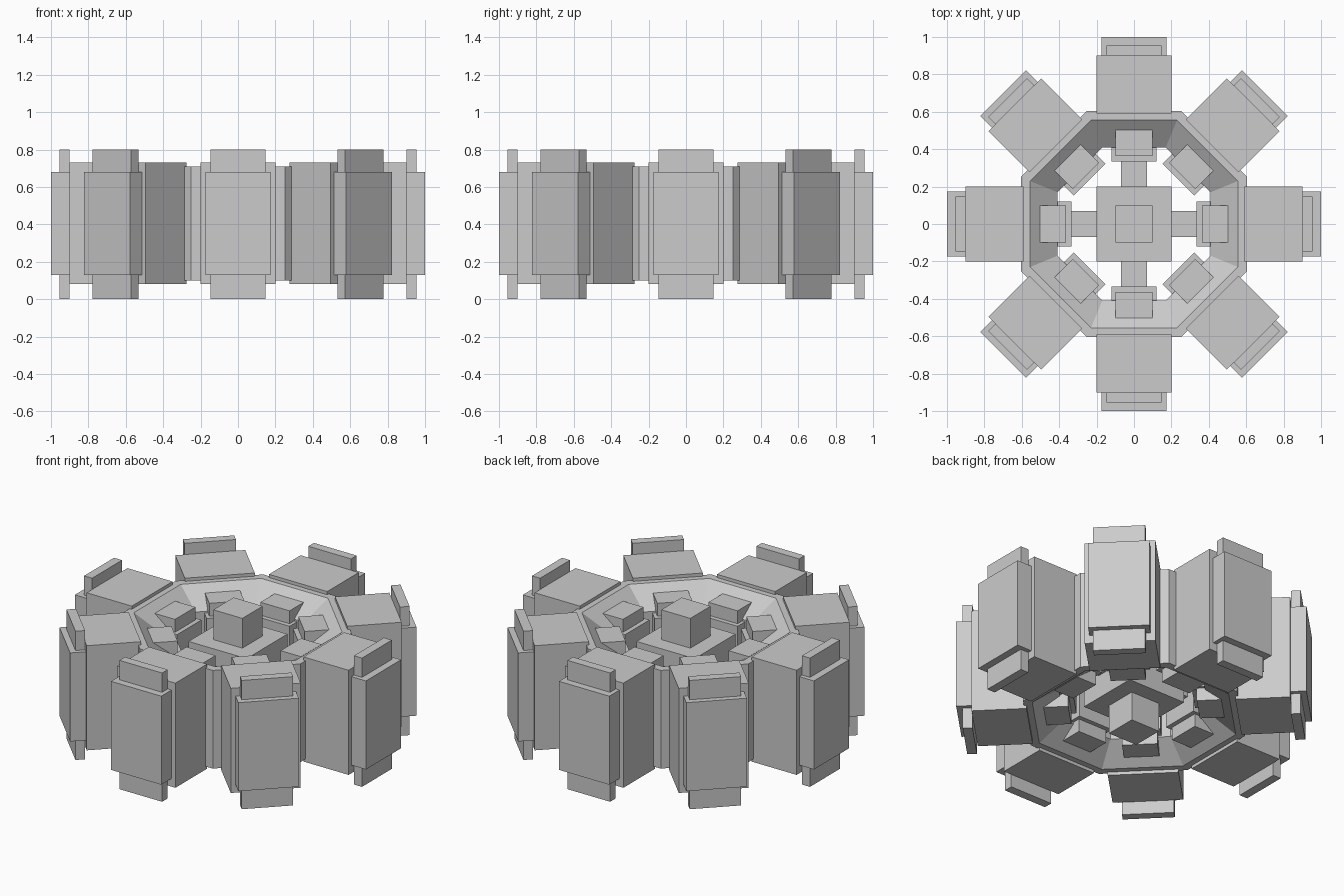
import bpy
import bmesh
from math import pi, cos, sin, radians
from mathutils import Matrix

cube = bpy.data.objects.get("Cube")
if cube:
    bpy.data.objects.remove(cube, do_unlink=True)

grey = bpy.data.materials.new("plain_grey")
grey.use_nodes = True
colour = (0.6, 0.6, 0.6, 1)
grey.diffuse_color = colour
grey.node_tree.nodes["Principled BSDF"].inputs["Base Color"].default_value = colour


def finish(name, bm):
    bmesh.ops.recalc_face_normals(bm, faces=bm.faces)
    mesh = bpy.data.meshes.new(name)
    bm.to_mesh(mesh)
    bm.free()
    mesh.materials.append(grey)
    obj = bpy.data.objects.new(name, mesh)
    bpy.context.collection.objects.link(obj)
    return obj


def box(name, x, y, z, turn=0):
    """Box between the given limits, turned about the z axis."""
    bm = bmesh.new()
    bmesh.ops.create_cube(bm, size=1)
    for v in bm.verts:
        v.co = [lim[0] if c < 0 else lim[1] for c, lim in zip(v.co, (x, y, z))]
    bm.transform(Matrix.Rotation(turn, 4, "Z"))
    return finish(name, bm)


def octagon_ring(name, profile):
    """Closed (apothem, height) profile swept round eight corners."""
    bm = bmesh.new()
    loops = []
    for i in range(8):
        a = (i + 0.5) * pi / 4
        loops.append([bm.verts.new((r * cos(a) / cos(pi / 8), r * sin(a) / cos(pi / 8), z))
                      for r, z in profile])
    n = len(profile)
    for i in range(8):
        a, b = loops[i], loops[(i + 1) % 8]
        for j in range(n):
            k = (j + 1) % n
            bm.faces.new((a[j], b[j], b[k], a[k]))
    return finish(name, bm)


# Octagonal ring with sloped inner rims
octagon_ring("ring", [(0.605, 0.1), (0.605, 0.71), (0.555, 0.71),
                      (0.41, 0.6), (0.41, 0.21), (0.555, 0.1)])

# Eight outer pods with their plates, and the blocks inside the ring
for i in range(8):
    turn = radians(45 * i)
    reach = 0.99 if i % 2 else 1.0
    box(f"pod_{i}", (-0.2, 0.2), (-0.9, -0.59), (0.08, 0.73), turn)
    box(f"outer_panel_{i}", (-0.173, 0.173), (-reach, -0.9), (0.13, 0.68), turn)
    box(f"outer_tall_plate_{i}", (-0.147, 0.147), (-0.955, -0.9), (0, 0.8), turn)
    box(f"inner_panel_{i}", (-0.12, 0.12), (-0.42, -0.335), (0.22, 0.59), turn)
    box(f"inner_tall_block_{i}", (-0.1, 0.1), (-0.51, -0.363), (0.14, 0.67), turn)

# Central hub, its end blocks and four spokes
box("hub", (-0.2, 0.2), (-0.2, 0.2), (0.19, 0.615))
for name, z in (("hub_top_block", (0.615, 0.8)), ("hub_bottom_block", (0.01, 0.19))):
    box(name, (-0.1, 0.1), (-0.1, 0.1), z)
for i in range(4):
    box(f"spoke_{i}", (-0.07, 0.07), (-0.34, -0.2), (0.335, 0.475), i * pi / 2)
